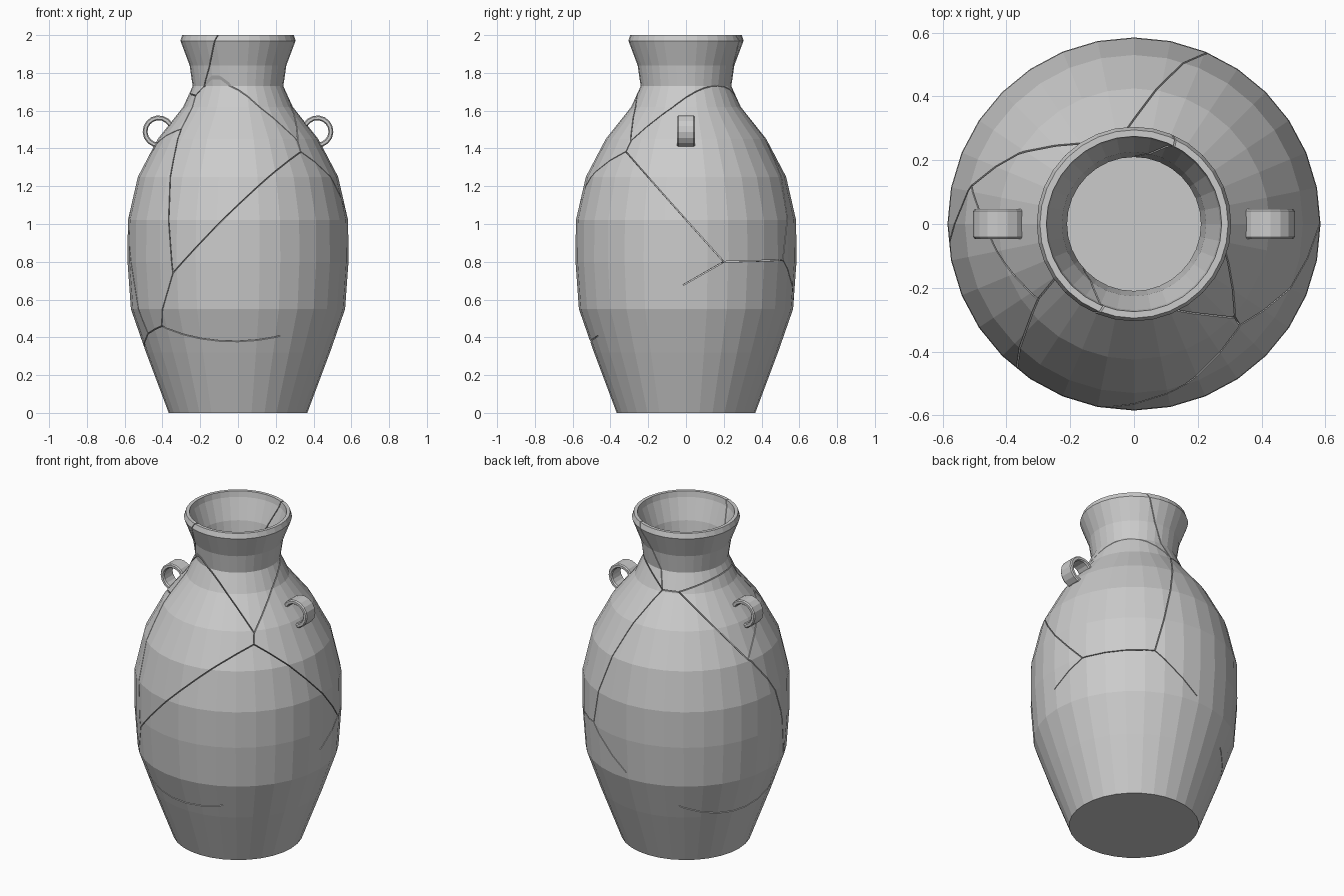
import bpy, bmesh
from math import cos, sin, pi, radians
from mathutils import Vector

if "Cube" in bpy.data.objects:
    bpy.data.objects.remove(bpy.data.objects["Cube"])

SIDES, GAP = 32, 0.005


def make_object(name, bm):
    bmesh.ops.recalc_face_normals(bm, faces=bm.faces)
    mesh = bpy.data.meshes.new(name)
    bm.to_mesh(mesh)
    bm.free()
    obj = bpy.data.objects.new(name, mesh)
    bpy.context.collection.objects.link(obj)
    return obj


def skin(name, rings, closed_ring=True):
    """Bridge successive rings of points and cap both ends."""
    bm = bmesh.new()
    rows = [[bm.verts.new(p) for p in ring] for ring in rings]
    n = len(rows[0])
    for a, b in zip(rows, rows[1:]):
        for i in range(n):
            j = (i + 1) % n
            bm.faces.new((a[i], a[j], b[j], b[i]))
    bm.faces.new(rows[0])
    bm.faces.new(rows[-1])
    return make_object(name, bm)


# Thick-walled vase body: outside profile up, inside profile back down
outside = [(.367, 0), (.487, .32), (.567, .55), (.585, .8), (.583, 1.02), (.53, 1.25),
           (.425, 1.45), (.29, 1.62), (.24, 1.73), (.256, 1.84), (.305, 1.97), (.295, 2)]
inside = [(.275, 2), (.27, 1.965), (.226, 1.84), (.21, 1.73), (.264, 1.605), (.398, 1.435),
          (.501, 1.24), (.553, 1.02), (.555, .8), (.538, .555), (.458, .33), (.345, .03)]
body = skin("vase_body", [[(r * cos(2 * pi * i / SIDES), r * sin(2 * pi * i / SIDES), z)
                           for i in range(SIDES)] for r, z in outside + inside])

# Crack junctions on the surface
P = {k: Vector(v) for k, v in dict(
    A=(-.345, -.466, .74), B=(-.405, -.35, .46), B2=(-.475, -.21, .42),
    C=(.335, -.32, 1.385), D=(.32, -.295, 1.44), E=(-.18, -.16, 1.73),
    E2=(-.225, -.135, 1.68), F=(-.30, -.235, 1.5), G=(-.51, .12, 1.26),
    H=(.55, .2, .8), I=(.277, .515, .81), J1=(-.035, .28, 1.63),
    J2=(-.13, .255, 1.63), T1=(-.105, -.30, 2.03), T2=(.145, .27, 2.03)).items()}

# Cracks: two junctions and, for curved ones, a point on the way
cracks = [("A", "C", (0, -.56, 1.1)), ("A", "F", (-.365, -.43, 1.1)), ("A", "B", None),
          ("B", "B2", None), ("B", "H", (0, -.505, .38)), ("B2", "I", (-.45, .185, .33)),
          ("B2", "G", (-.575, -.09, .93)), ("C", "D", None), ("C", "H", (.562, -.06, 1.09)),
          ("H", "I", None), ("I", "J1", (.15, .5, 1.26)), ("D", "E", (.1, -.265, 1.63)),
          ("D", "J1", (.267, 0, 1.67)), ("E", "E2", None), ("E2", "F", None),
          ("F", "G", (-.45, -.05, 1.4)), ("G", "J2", (-.36, .22, 1.45)),
          ("E2", "J2", (-.245, .094, 1.68)), ("J1", "J2", None),
          ("E", "T1", None), ("J1", "T2", None)]


def blade(p, q, mid):
    """Thin fan-shaped wedge that slits the wall from p to q."""
    centre = Vector((0, 0, (p.z + q.z) / 2))
    mid = Vector(mid) if mid else None
    normal = ((q - p).cross((mid or centre) - p)).normalized()
    centre -= normal * (centre - p).dot(normal)
    over = (q - p).normalized() * 0.003
    path = [p - over] + ([mid] if mid else []) + [q + over]
    fan = [centre] + [centre + (v - centre) * 1.5 for v in path]
    return skin("crack_cutter", [[v + normal * s * GAP / 2 for v in fan] for s in (-1, 1)])


# Slit the body along every crack, then bake the result
cutters = []
for a, b, mid in cracks:
    cutter = blade(P[a], P[b], mid)
    cutter.hide_render = True
    mod = body.modifiers.new("crack", 'BOOLEAN')
    mod.operation, mod.solver, mod.object = 'DIFFERENCE', 'EXACT', cutter
    cutters.append(cutter)
deps = bpy.context.evaluated_depsgraph_get()
baked = bpy.data.meshes.new_from_object(body.evaluated_get(deps))
body.modifiers.clear()
body.data = baked
for cutter in cutters:
    bpy.data.objects.remove(cutter)

# Two C-shaped strap handles on the shoulders
strap = [(-.013, -.04), (-.007, -.047), (.007, -.047), (.013, -.04),
         (.013, .04), (.007, .047), (-.007, .047), (-.013, .04)]
for side, name in ((-1, "left_handle"), (1, "right_handle")):
    rings = []
    for i in range(13):
        t = radians(-112 + 262 * i / 12)
        rings.append([(side * (.42 + (.072 + d) * cos(t)), w, 1.49 + (.072 + d) * sin(t))
                      for d, w in strap])
    skin(name, rings)
